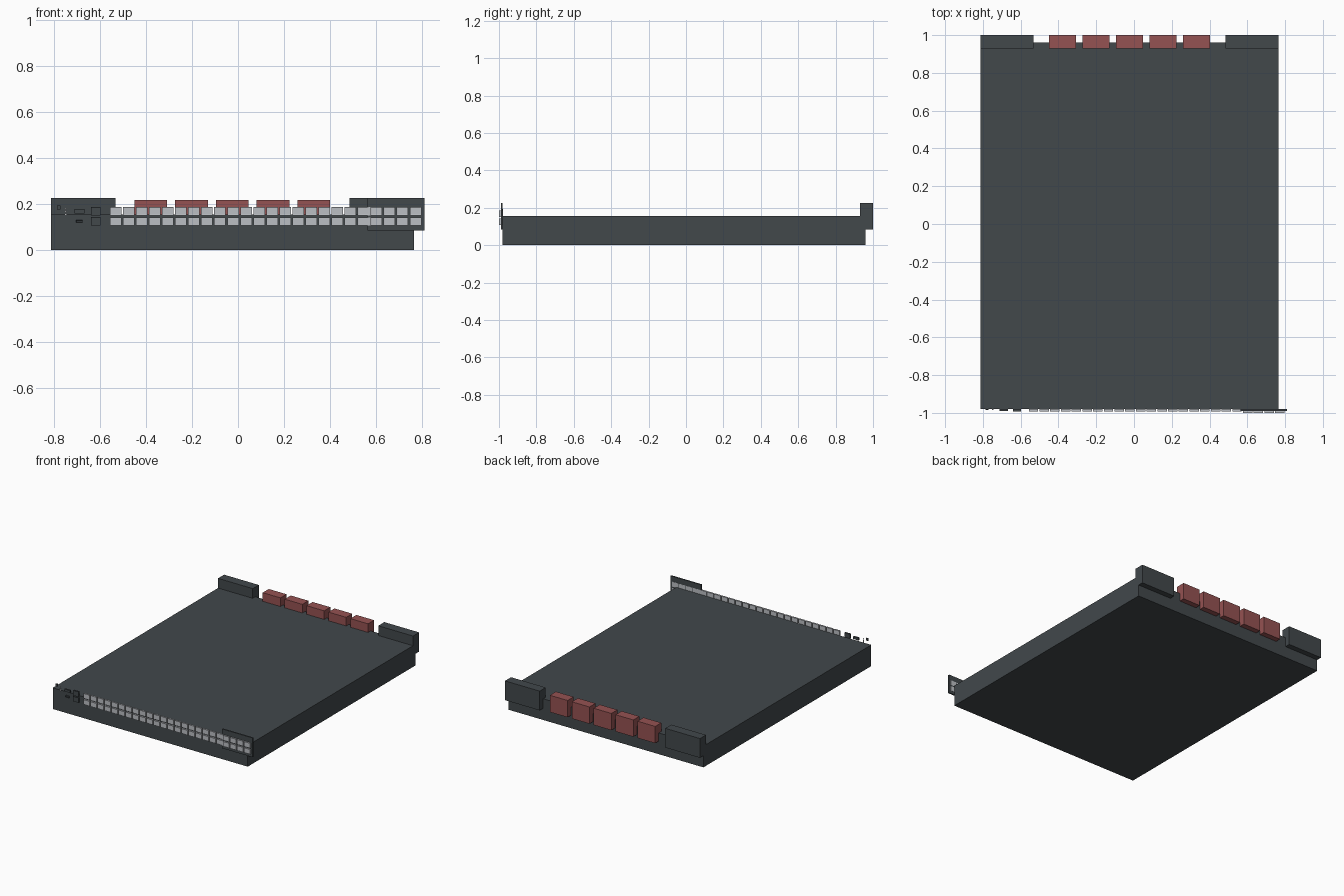
import bpy, bmesh

if "Cube" in bpy.data.objects:
    bpy.data.objects.remove(bpy.data.objects["Cube"])


def material(name, rgb):
    m = bpy.data.materials.new(name)
    m.diffuse_color = (*rgb, 1.0)
    m.use_nodes = True
    m.node_tree.nodes["Principled BSDF"].inputs["Base Color"].default_value = m.diffuse_color
    return m


DARK = material("dark_slate", (0.054, 0.065, 0.071))
RED = material("dull_red", (0.30, 0.085, 0.085))
GREY = material("port_grey", (0.50, 0.52, 0.55))
WHITE = material("pale_marker", (0.75, 0.76, 0.78))


def box(name, x, y, z, mat, inset=0.0):
    """Box from (min, max) ranges; inset recesses a panel in the front face."""
    bm = bmesh.new()
    bmesh.ops.create_cube(bm, size=1.0)
    for v in bm.verts:
        for i, (a, b) in enumerate((x, y, z)):
            v.co[i] = a if v.co[i] < 0 else b
    if inset:
        bm.normal_update()
        front = [f for f in bm.faces if f.normal.y < -0.9]
        bmesh.ops.inset_region(bm, faces=front, thickness=inset, depth=-0.001)
    me = bpy.data.meshes.new(name)
    bm.to_mesh(me)
    bm.free()
    me.materials.append(mat)
    ob = bpy.data.objects.new(name, me)
    bpy.context.collection.objects.link(ob)
    return ob


FRONT = -0.98

# main chassis
box("chassis", (-0.813, 0.765), (FRONT, 0.96), (0.0, 0.155), DARK)

# rear power supplies, at both back corners
REAR = (0.93, 1.0)
box("power_supply_left", (-0.813, -0.532), REAR, (0.085, 0.226), DARK)
box("power_supply_right", (0.484, 0.765), REAR, (0.085, 0.226), DARK)

# five red fan modules between them
for i in range(5):
    x = -0.451 + 0.1773 * i
    box(f"fan_module_{i + 1}", (x, x + 0.143), REAR, (0.095, 0.218), RED)

# front uplink plate at the right end
box("uplink_plate", (0.564, 0.811), (-0.990, FRONT), (0.085, 0.226), DARK)

# two rows of network ports; the last four columns sit on the uplink plate
ROWS = {"lower": (0.107, 0.142), "upper": (0.151, 0.187)}
for row, z in ROWS.items():
    for c in range(24):
        x = -0.557 + 0.0567 * c
        uplink = c >= 20
        y = (-1.0, -0.979) if uplink else (-0.992, -0.979)
        kind = "uplink_port" if uplink else "port"
        box(f"{kind}_{row}_{c + 1}", (x, x + 0.050), y, z, GREY, 0.004)
    # bridge filling the gap where the two port groups meet
    box(f"port_bridge_{row}", (0.525, 0.625), (-0.991, -0.979), z, GREY)

# management and console sockets at the left
BACK = FRONT + 0.001
box("management_socket_upper", (-0.640, -0.597), (-0.992, BACK), (0.150, 0.187), DARK, 0.004)
box("management_socket_lower", (-0.640, -0.597), (-0.992, BACK), (0.107, 0.143), DARK, 0.004)
box("console_socket", (-0.711, -0.667), (-0.991, BACK), (0.160, 0.178), DARK, 0.003)
box("small_socket", (-0.704, -0.676), (-0.988, BACK), (0.120, 0.131), DARK, 0.002)
box("reset_button", (-0.787, -0.771), (-0.986, BACK), (0.177, 0.195), DARK)

# column of small status lights
for i in range(3):
    z = 0.152 + 0.0125 * i
    box(f"status_light_{i + 1}", (-0.752, -0.745), (-0.985, BACK), (z, z + 0.007), WHITE)
